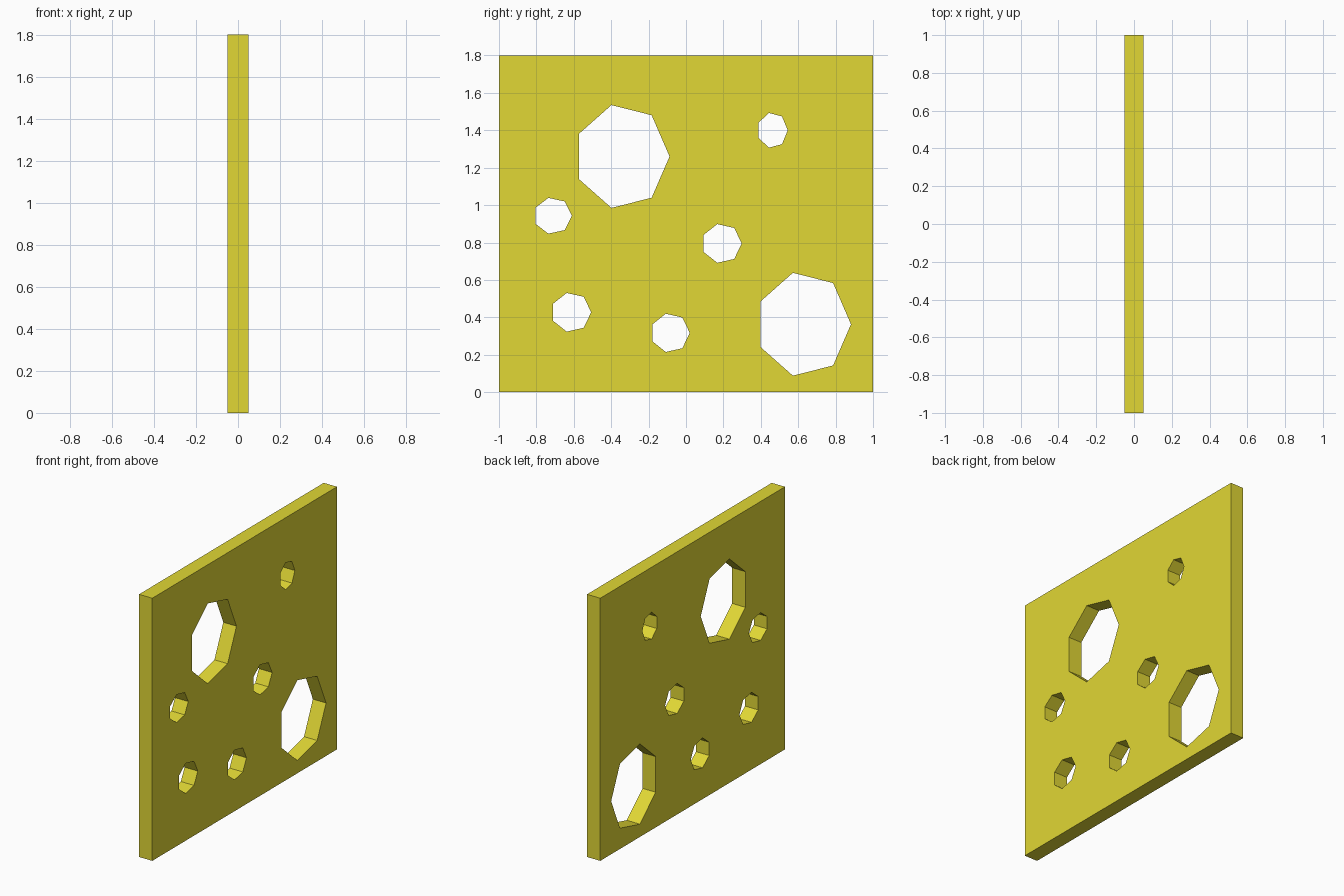
import bpy, bmesh
from math import cos, sin, pi

if "Cube" in bpy.data.objects:
    bpy.data.objects.remove(bpy.data.objects["Cube"])

# Holes: centre y, centre z, radius along y, radius along z
HOLES = [
    (-0.342, 1.260, 0.254, 0.282),
    (0.628, 0.363, 0.254, 0.282),
    (0.462, 1.400, 0.082, 0.095),
    (-0.713, 0.943, 0.103, 0.098),
    (0.191, 0.795, 0.107, 0.106),
    (-0.614, 0.427, 0.107, 0.106),
    (-0.085, 0.317, 0.105, 0.105),
]


def add_loop(curve, points):
    spline = curve.splines.new('POLY')
    spline.points.add(len(points) - 1)
    for p, (u, v) in zip(spline.points, points):
        p.co = (u, v, 0, 1)
    spline.use_cyclic_u = True


# Flat profile: outer rectangle with seven-sided holes, thickened both ways
curve = bpy.data.curves.new("slab_profile", 'CURVE')
curve.dimensions = '2D'
curve.fill_mode = 'BOTH'
curve.extrude = 0.05
add_loop(curve, [(-1, 0), (1, 0), (1, 1.8), (-1, 1.8)])
for y, z, ry, rz in HOLES:
    add_loop(curve, [(y + ry * cos(2 * pi * i / 7), z + rz * sin(2 * pi * i / 7))
                     for i in range(7)])

# Stand the slab upright, facing along x
slab = bpy.data.objects.new("holed_slab", curve)
bpy.context.collection.objects.link(slab)
slab.rotation_euler = (pi / 2, 0, pi / 2)
slab.select_set(True)
bpy.context.view_layer.objects.active = slab
bpy.ops.object.convert(target='MESH')
slab = bpy.context.object

# Weld into a closed solid with flat faces
bm = bmesh.new()
bm.from_mesh(slab.data)
bmesh.ops.remove_doubles(bm, verts=bm.verts, dist=1e-4)
bmesh.ops.recalc_face_normals(bm, faces=bm.faces)
for f in bm.faces:
    f.smooth = False
bm.to_mesh(slab.data)
bm.free()

# Yellow material
yellow = bpy.data.materials.new("yellow")
yellow.diffuse_color = (0.75, 0.68, 0.035, 1)
yellow.use_nodes = True
yellow.node_tree.nodes["Principled BSDF"].inputs["Base Color"].default_value = yellow.diffuse_color
slab.data.materials.clear()
slab.data.materials.append(yellow)
